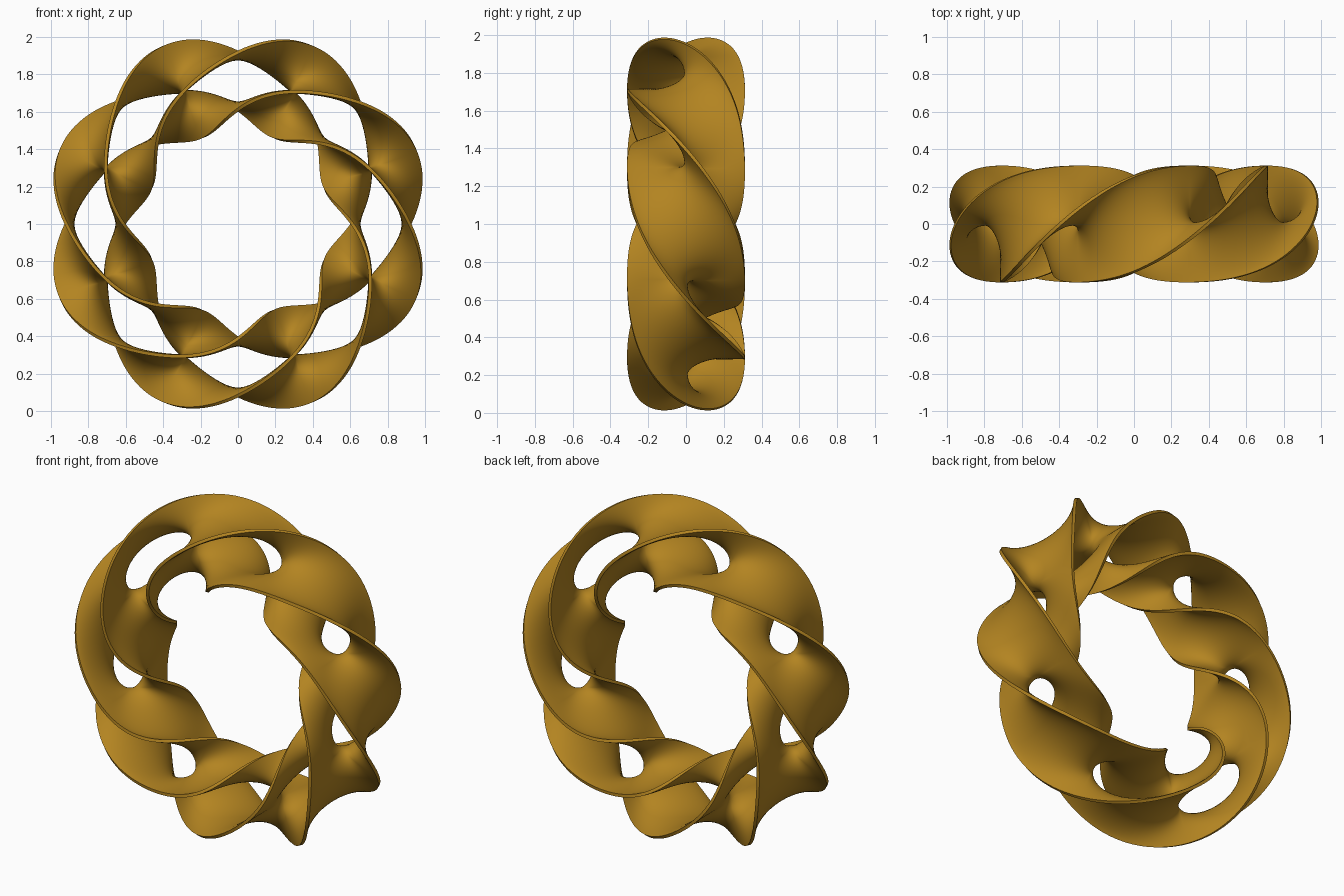
import bpy, bmesh
from math import sin, cos, pi, sqrt, radians

if "Cube" in bpy.data.objects:
    bpy.data.objects.remove(bpy.data.objects["Cube"])

R, A_R, A_Y = 0.765, 0.268, 0.312     # ring radius, wing reach radially and in depth
OPEN = 0.385                          # how far the two sheets separate at each hole
CELLS, NT, NS = 8, 32, 40
THICK = 0.018


def wing_tip(T):
    """Tip of a wing in the ring's cross-section: two full twists per lap."""
    phi = 2 * T + radians(10) * sin(4 * T)
    return A_R * cos(phi), A_Y * sin(phi)


def sheet_point(cell, side, i, j):
    t = sin(pi / 2 * (2 * i / NT - 1))
    q = pi / 8
    a = wing_tip(q * (t - 1) + side * pi / 2)
    b = wing_tip(q * (t + 1) + side * pi / 2)
    # hyperbola between two wings, collapsing to a cross at the cell ends
    d = 2 * j / NS - 1
    c = max(OPEN * sqrt(max(cos(pi * t / 2), 0)), 1e-7)
    w = 1 / (2 * c) - 1
    s = (1 + w * w * d * d) / (1 + sqrt(max(1 + (w * w - 1) * (1 + w * w * d * d), 0)))
    u, v = (s + d) / 2, (s - d) / 2
    r = R + u * a[0] + v * b[0]
    y = u * a[1] + v * b[1]
    th = cell * 2 * pi / CELLS - q * t
    return r * cos(th), y, 1 + r * sin(th)


# Twisted saddle ring: each cell has an outer and an inner sheet around a hole
bm = bmesh.new()
for cell in range(CELLS):
    for side in (0, 1):
        g = [[bm.verts.new(sheet_point(cell, side, i, j)) for j in range(NS + 1)]
             for i in range(NT + 1)]
        for i in range(NT):
            for j in range(NS):
                bm.faces.new((g[i][j], g[i + 1][j], g[i + 1][j + 1], g[i][j + 1]))
bmesh.ops.remove_doubles(bm, verts=bm.verts, dist=1e-5)
bmesh.ops.recalc_face_normals(bm, faces=bm.faces)
mesh = bpy.data.meshes.new("twisted_ring")
bm.to_mesh(mesh)
bm.free()
ring = bpy.data.objects.new("twisted_ring", mesh)
bpy.context.collection.objects.link(ring)

# Sheet thickness
solid = ring.modifiers.new("thickness", 'SOLIDIFY')
solid.thickness = THICK
solid.offset = 0

# Gold finish
gold = bpy.data.materials.new("gold")
gold.diffuse_color = (0.45, 0.23, 0.015, 1)
gold.use_nodes = True
gold.node_tree.nodes["Principled BSDF"].inputs["Base Color"].default_value = gold.diffuse_color
mesh.materials.append(gold)

bpy.context.view_layer.objects.active = ring
ring.select_set(True)
bpy.ops.object.modifier_apply(modifier="thickness")
bpy.ops.object.shade_smooth_by_angle(angle=radians(40))
